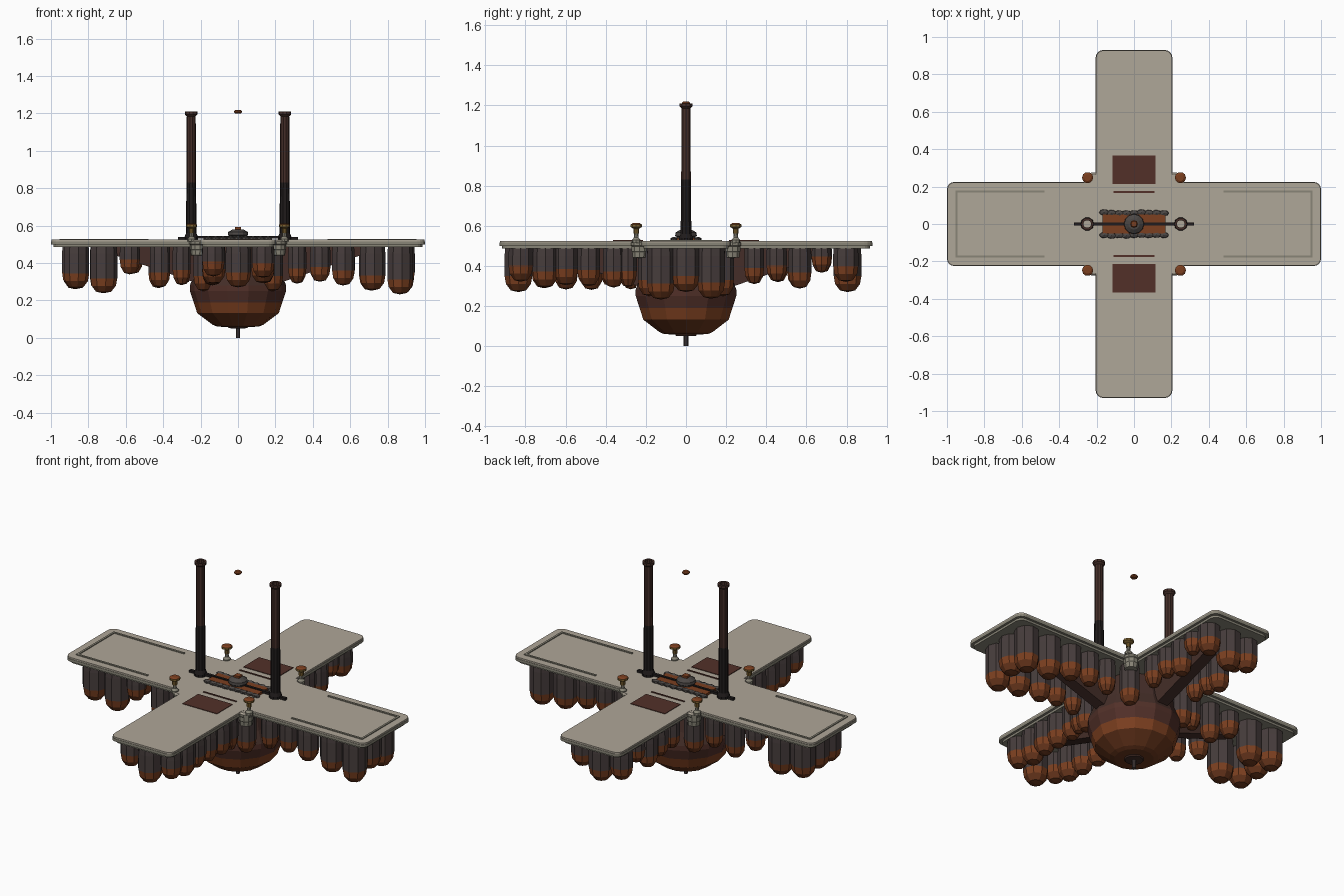
import bpy, bmesh, math, random
from mathutils import Vector, Matrix

cube = bpy.data.objects.get("Cube")
if cube:
    bpy.data.objects.remove(cube)
random.seed(4)


def material(name, rgb):
    m = bpy.data.materials.new(name)
    m.use_nodes = True
    m.diffuse_color = (*rgb, 1)
    m.node_tree.nodes["Principled BSDF"].inputs["Base Color"].default_value = (*rgb, 1)
    return m


STONE = material("pale stone", (.43, .385, .315))
TRIM = material("grey stone", (.25, .235, .185))
SHELL = material("dark shell", (.062, .046, .045))
RUST = material("rust orange", (.2, .05, .014))
DARK_RUST = material("dark rust", (.145, .038, .012))
BROWN = material("red brown", (.085, .03, .022))
UMBER = material("dark umber", (.058, .027, .021))
BLACK = material("soot black", (.014, .011, .011))
GOLD = material("old brass", (.21, .125, .03))
IRON = material("iron grey", (.07, .062, .058))


def finish(name, bm, mats, rule=None):
    """Turn a bmesh into an object, colouring faces by a rule on their centre."""
    bmesh.ops.recalc_face_normals(bm, faces=bm.faces)
    if rule:
        for f in bm.faces:
            f.material_index = rule(f.calc_center_median())
    mesh = bpy.data.meshes.new(name)
    bm.to_mesh(mesh)
    bm.free()
    for m in mats:
        mesh.materials.append(m)
    ob = bpy.data.objects.new(name, mesh)
    bpy.context.collection.objects.link(ob)
    return ob


def lathe(name, profile, sides, mats, at=(0, 0), rule=None, closed=False):
    """Spin (radius, height) points around a vertical axis."""
    bm = bmesh.new()
    pts = [bm.verts.new((r, 0, z)) for r, z in profile]
    pairs = list(zip(pts, pts[1:])) + ([(pts[-1], pts[0])] if closed else [])
    edges = [bm.edges.new(p) for p in pairs]
    bmesh.ops.spin(bm, geom=pts + edges, cent=(0, 0, 0), axis=(0, 0, 1),
                   angle=math.tau, steps=sides, use_duplicate=False)
    bmesh.ops.remove_doubles(bm, verts=bm.verts, dist=1e-4)
    bmesh.ops.translate(bm, verts=bm.verts, vec=(*at, 0))
    return finish(name, bm, mats, rule)


def box(name, centre, size, mat):
    bm = bmesh.new()
    bmesh.ops.create_cube(bm, size=1, matrix=Matrix.Translation(centre) @ Matrix.Diagonal((*size, 1)))
    return finish(name, bm, [mat])


def cross_slab(name, inset, low, high, mat):
    """Cross-shaped slab with rounded corners."""
    lx, ly, wx, wy = 1 - inset, .93 - inset, .205 - inset, .225 - inset
    quarter = [(lx, wy), (wx, wy), (wx, ly)]
    outline = quarter + [(-x, y) for x, y in reversed(quarter)]
    outline += [(-x, -y) for x, y in quarter] + [(x, -y) for x, y in reversed(quarter)]
    bm = bmesh.new()
    face = bm.faces.new([bm.verts.new((x, y, low)) for x, y in outline])
    bmesh.ops.bevel(bm, geom=list(bm.verts), offset=.04, segments=4,
                    affect='VERTICES', profile=.5)
    ext = bmesh.ops.extrude_face_region(bm, geom=list(bm.faces))
    tops = [v for v in ext["geom"] if isinstance(v, bmesh.types.BMVert)]
    bmesh.ops.translate(bm, verts=tops, vec=(0, 0, high - low))
    return finish(name, bm, [mat])


# Platform in three layers
cross_slab("platform_underside", .014, .487, .5, TRIM)
cross_slab("platform_rim", 0, .5, .516, TRIM)
cross_slab("platform_top", .002, .516, .525, STONE)


# Hanging pods with rust-coloured rounded ends
def pod(x, y, r, low):
    lathe("hanging_pod",
          [(r * .96, .49), (r, .45), (r, low + .08), (r * .9, low + .04),
           (r * .55, low + .008), (0, low)],
          9, [SHELL, RUST, DARK_RUST], (x, y),
          lambda c: 0 if c.z > low + .075 else 1 if c.z > low + .03 else 2)


# Distance, radius and lowest point of the pods along each arm
left_arm = [(.87, .07, .235), (.72, .07, .255), (.57, .062, .275), (.43, .056, .285), (.31, .05, .29)]
right_arm = [(.87, .07, .255), (.72, .074, .235), (.57, .056, .34), (.42, .056, .27), (.3, .05, .28)]
back_arm = [(.8, .064, .31), (.67, .05, .35), (.56, .058, .29), (.45, .052, .31), (.34, .05, .31)]
front_arm = [(.83, .062, .315), (.71, .064, .28), (.59, .06, .285),
             (.48, .058, .28), (.37, .055, .29), (.28, .045, .28)]
for quarter, rows in enumerate((left_arm, back_arm, right_arm, front_arm)):
    turn = Matrix.Rotation(quarter * math.pi / 2, 3, 'Z')
    for side in (-1, 1):
        for dist, r, low in rows:
            p = turn @ Vector((dist + random.uniform(-.01, .01), side * (.195 - r), 0))
            pod(p.x, p.y, r, low + random.uniform(-.005, .02))
    p = turn @ Vector((rows[0][0] + .005, 0, 0))
    pod(p.x, p.y, .07, .27)
    # Pod tucked into each inner corner beside the bowl
    p = turn @ Vector((.185, .185, 0))
    pod(p.x, p.y, .056, .25)

# Sloping braces from the bowl to the arms
for quarter in range(4):
    bm = bmesh.new()
    side = [bm.verts.new((x, -.035, z)) for x, z in ((.15, .49), (.15, .3), (.24, .3), (.68, .45), (.68, .49))]
    ext = bmesh.ops.extrude_face_region(bm, geom=[bm.faces.new(side)])
    bmesh.ops.translate(bm, vec=(0, .07, 0),
                        verts=[v for v in ext["geom"] if isinstance(v, bmesh.types.BMVert)])
    bmesh.ops.rotate(bm, verts=bm.verts, matrix=Matrix.Rotation(quarter * math.pi / 2, 3, 'Z'))
    finish("arm_brace", bm, [UMBER])

# Central bowl and drain pin
lathe("central_bowl",
      [(0, .058), (.11, .06), (.135, .07), (.218, .132), (.237, .19), (.257, .25),
       (.258, .28), (.23, .35), (.2, .49)],
      14, [DARK_RUST, RUST, BROWN, UMBER],
      rule=lambda c: 0 if c.z < .13 else 1 if c.z < .19 else 2 if c.z < .3 else 3)
lathe("drain_flange", [(0, .05), (.05, .052), (.055, .06), (0, .06)], 12, [UMBER])
lathe("drain_pin", [(0, 0), (.012, 0), (.012, .06), (0, .06)], 8, [SHELL])

# Tall hollow chimneys
for s in (-1, 1):
    lathe("chimney",
          [(.036, .525), (.036, .54), (.028, .56), (.026, .82), (.025, .83), (.024, 1.185),
           (.034, 1.195), (.034, 1.21), (.021, 1.21), (.021, .527)],
          10, [UMBER, BLACK], (s * .25, 0), lambda c: int(c.z < .825), closed=True)
    box("chimney_foot_bar", (s * .3, 0, .532), (.04, .018, .014), BLACK)
    box("inner_foot_bar", (s * .195, 0, .538), (.06, .018, .014), BLACK)
lathe("floating_disc", [(0, 1.2), (.016, 1.201), (.021, 1.206), (.021, 1.213), (.015, 1.219), (0, 1.219)],
      8, [RUST])

# Corner brackets with brass-cupped posts
for sx in (-1, 1):
    for sy in (-1, 1):
        lathe("corner_bracket",
              [(0, .44), (.036, .442), (.038, .468), (.041, .472), (.041, .498),
               (.045, .502), (.045, .516), (.036, .524), (0, .524)],
              10, [TRIM, STONE], (sx * .216, sy * .232), lambda c: int(c.z > .518))
        lathe("corner_post", [(.022, .515), (.022, .53), (.011, .542), (.01, .565), (0, .565)],
              8, [TRIM], (sx * .248, sy * .248))
        lathe("post_cup",
              [(0, .56), (.014, .562), (.014, .585), (.03, .594), (.03, .606), (.018, .613), (0, .613)],
              10, [GOLD, RUST], (sx * .248, sy * .248), lambda c: int(c.z > .607))

# Hearth in the middle: glowing bed, lumpy rows and a domed hub
box("hearth_bed", (0, 0, .532), (.335, .1, .015), RUST)
box("hearth_bar", (0, 0, .541), (.34, .014, .008), BLACK)
for s in (-1, 1):
    bm = bmesh.new()
    for i in range(9):
        place = Matrix.Translation((-.16 + i * .04, s * (.06 + random.uniform(-.003, .003)), .532))
        bmesh.ops.create_icosphere(bm, subdivisions=1, radius=1,
                                   matrix=place @ Matrix.Diagonal((.029, .018, .013, 1)))
    finish("stone_row", bm, [IRON])
lathe("hub_dome", [(.045, .525), (.048, .545), (.054, .55), (.052, .566), (.03, .58), (0, .582)], 12, [IRON])
box("hub_cap", (0, 0, .586), (.034, .034, .012), RUST)

# Inlaid mats, slots and border lines
for s in (-1, 1):
    box("floor_mat", (0, s * .29, .526), (.23, .15, .005), BROWN)
    box("floor_slot", (0, s * .172, .526), (.22, .01, .005), BROWN)
    box("border_end", (s * .949, 0, .527), (.012, .36, .006), TRIM)
    for t in (-1, 1):
        box("border_side", (s * .717, t * .174, .527), (.476, .012, .006), TRIM)
